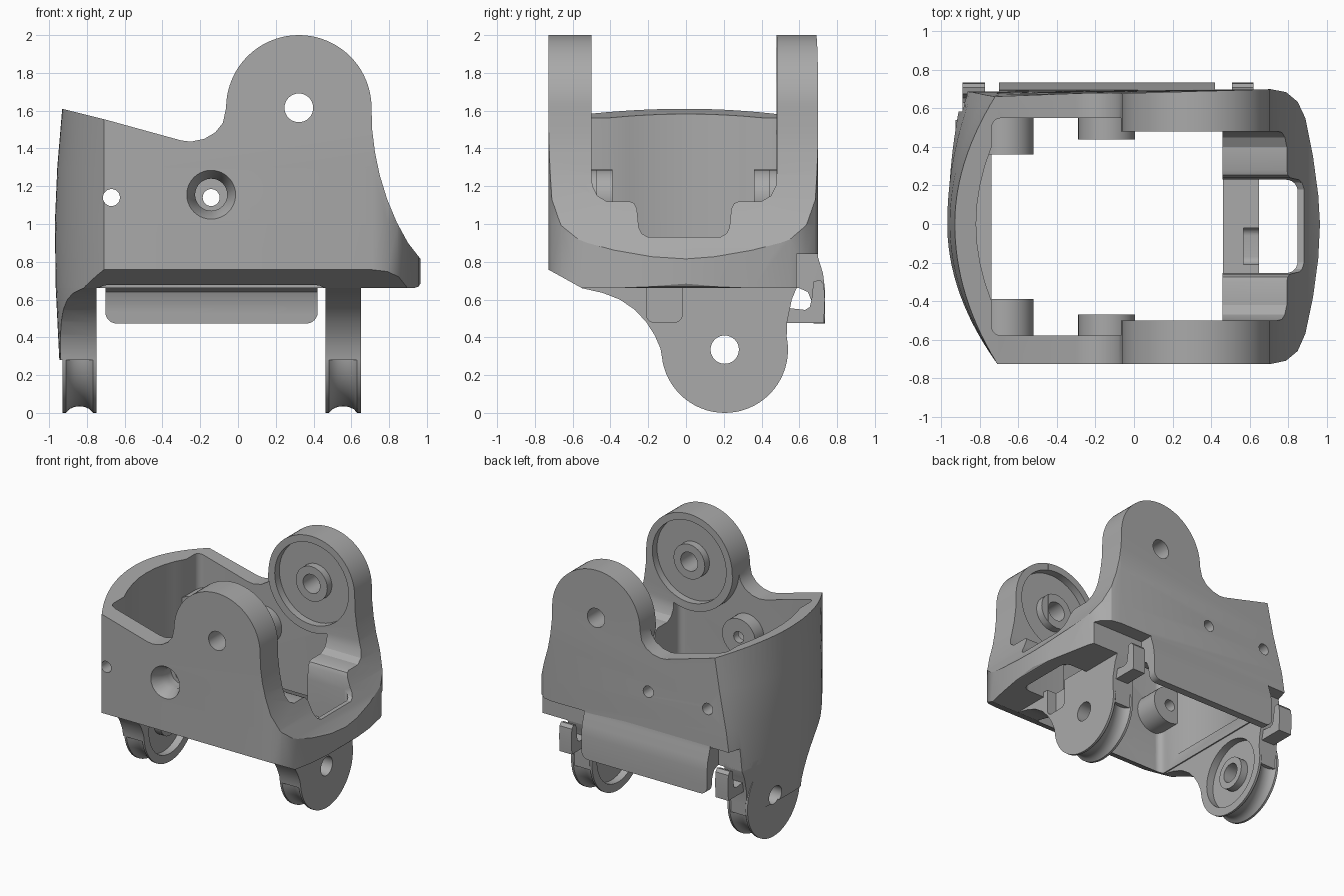
import bpy, bmesh
from math import sin, cos, pi

if "Cube" in bpy.data.objects:
    bpy.data.objects.remove(bpy.data.objects["Cube"])

grey = bpy.data.materials.new("plain grey")
grey.use_nodes = True
grey.diffuse_color = (0.4, 0.4, 0.4, 1)
grey.node_tree.nodes["Principled BSDF"].inputs["Base Color"].default_value = (0.4, 0.4, 0.4, 1)


# ---- helpers ----
def loft(name, rings):
    """Skin equal-length rings of 3D points and cap both ends."""
    bm = bmesh.new()
    rows = [[bm.verts.new(p) for p in ring] for ring in rings]
    n = len(rows[0])
    for a, b in zip(rows, rows[1:]):
        for i in range(n):
            j = (i + 1) % n
            bm.faces.new((a[i], a[j], b[j], b[i]))
    bm.faces.new(rows[0][::-1])
    bm.faces.new(rows[-1])
    bmesh.ops.recalc_face_normals(bm, faces=bm.faces)
    mesh = bpy.data.meshes.new(name)
    bm.to_mesh(mesh)
    bm.free()
    mesh.materials.append(grey)
    ob = bpy.data.objects.new(name, mesh)
    bpy.context.collection.objects.link(ob)
    return ob


def place(p, axis, d):
    u, v = p
    return {"x": (d, u, v), "y": (u, d, v), "z": (u, v, d)}[axis]


def prism(pts, axis, a, b, name="cutter"):
    return loft(name, [[place(p, axis, d) for p in pts] for d in (a, b)])


def arc(cu, cv, r, start=0, end=360, n=48):
    full = abs(end - start) == 360
    steps = n if full else n + 1
    angles = [(start + (end - start) * i / n) * pi / 180 for i in range(steps)]
    return [(cu + r * cos(t), cv + r * sin(t)) for t in angles]


def rounded(u0, u1, v0, v1, r):
    return (arc(u1 - r, v1 - r, r, 0, 90, 6) + arc(u0 + r, v1 - r, r, 90, 180, 6)
            + arc(u0 + r, v0 + r, r, 180, 270, 6) + arc(u1 - r, v0 + r, r, 270, 360, 6))


def combine(target, tool, op="DIFFERENCE"):
    mod = target.modifiers.new("bool", "BOOLEAN")
    mod.operation, mod.solver, mod.object = op, "EXACT", tool
    bpy.context.view_layer.update()
    graph = bpy.context.evaluated_depsgraph_get()
    mesh = bpy.data.meshes.new_from_object(target.evaluated_get(graph))
    target.modifiers.clear()
    target.data = mesh
    bpy.data.objects.remove(tool)


def ring_cutter(cu, cv, r_out, r_in, axis, a, b):
    ring = prism(arc(cu, cv, r_out), axis, a, b)
    combine(ring, prism(arc(cu, cv, r_in, n=32), axis, min(a, b) - 1, max(a, b) + 1))
    return ring


# ---- outer hull: bowed right end, rounded left end ----
FRONT, BACK = -0.727, 0.70
nose = [(0.71, BACK), (0.79, 0.685), (0.85, 0.635), (0.89, 0.55), (0.93, 0.35), (0.957, 0.15),
        (0.966, 0), (0.957, -0.18), (0.93, -0.38), (0.89, -0.57), (0.85, -0.66), (0.79, -0.71), (0.71, FRONT)]


def hull():
    rings = []
    for z, bulge, corner_x, corner_y in [(-0.1, -0.92, -0.88, 0.69), (0.3, -0.947, -0.89, 0.69),
                                         (0.66, -0.965, -0.89, 0.69), (1.0, -0.97, -0.84, 0.685),
                                         (1.3, -0.957, -0.77, 0.67), (1.62, -0.93, -0.71, 0.66),
                                         (2.1, -0.90, -0.71, 0.66)]:
        end = []
        for i in range(29):
            y = FRONT + (corner_y - FRONT) * i / 28
            cx, cy = (-0.71, FRONT) if y < 0 else (corner_x, corner_y)
            end.append((bulge + (cx - bulge) * (y / cy) ** 2, y))
        rings.append([(x, y, z) for x, y in nose + end])
    return loft("frame_body", rings)


# ---- frame body with two ears ----
EAR = (0.322, 1.615)
body = hull()
profile = ([(-1.1, 0.66), (-1.1, 1.652), (-0.71, 1.555), (-0.3, 1.442), (-0.25, 1.436), (-0.18, 1.45),
            (-0.12, 1.485), (-0.08, 1.535)] + arc(*EAR, 0.385, 180, 0, 40)
           + [(0.71, 1.5), (0.725, 1.38), (0.75, 1.26), (0.79, 1.13), (0.84, 1.01), (0.9, 0.90),
              (0.97, 0.81), (0.97, 0.69), (0.955, 0.668), (0.93, 0.66)])
combine(body, prism(profile, "y", -1, 1), "INTERSECT")

# central well, leaving thick round ear pads
well = prism(rounded(-0.74, 0.46, -0.58, 0.55, 0.05), "z", 0.3, 2.3)
combine(well, prism(arc(*EAR, 0.392), "y", -0.8, -0.50))
combine(well, prism(arc(*EAR, 0.392), "y", 0.48, 0.8))
combine(body, well)

# curved relief inside the bowed end
relief = [(-0.82 + 0.08 * (y / 10 / 0.4) ** 2, y / 10) for y in range(-4, 5)]
combine(body, prism(relief + [(-0.6, 0.4), (-0.6, -0.4)], "z", 0.75, 2.2))

# stepped saddle over the low end
half = [(0.19, 0.93), (0.225, 0.95), (0.24, 0.98), (0.25, 1.08), (0.265, 1.11), (0.29, 1.12),
        (0.41, 1.12), (0.46, 1.15), (0.485, 1.2), (0.491, 1.27), (0.491, 2.2)]
saddle = [(y - 0.01, z) for y, z in half] + [(-y - 0.01, z) for y, z in half[::-1]]
combine(body, prism(saddle, "x", 0.4, 1.1))
combine(body, prism(rounded(0.36, 0.85, -0.255, 0.23, 0.06), "z", 0.5, 1.5))

# front lower chamfer and rear clip notches
combine(body, prism([(-0.9, 0.854), (-0.5, 0.632), (-0.9, 0.5)], "x", -1.2, 1.2))
for x0, x1 in ((-1.1, -0.70), (0.42, 1.1)):
    combine(body, prism([(x0, 0.585), (x1, 0.585), (x1, 0.9), (x0, 0.9)], "z", 0.5, 0.84))

# ear recesses, pivot holes, screw holes
for face, depth in ((-0.50, -0.06), (0.48, 0.06)):
    combine(body, ring_cutter(*EAR, 0.33, 0.14, "y", face - depth, face + depth))
combine(body, prism(arc(*EAR, 0.076, n=32), "y", -1, 1))
SCREWS = ((-0.67, 0.39, 0.36), (-0.142, 0.47, 0.44))
for x, _, _ in SCREWS:
    combine(body, prism(arc(x, 1.14, 0.045, n=24), "y", -1, 1))
countersink = [[(x, y, z) for x, z in arc(-0.142, 1.155, r, n=40)]
               for y, r in ((-0.75, 0.141), (-0.64, 0.085), (-0.53, 0.085))]

# ---- screw bosses inside both walls ----
bosses = []
for (x, front_y, back_y), label in zip(SCREWS, ("end", "middle")):
    for side, a, b in (("front", -0.60, -front_y), ("back", back_y, 0.57)):
        boss = prism(arc(x, 1.14, 0.148, n=40), "y", a, b, side + "_" + label + "_boss")
        combine(boss, prism(arc(x, 1.14, 0.045, n=24), "y", -1, 1))
        if label == "end":
            combine(boss, prism([(-1, 0.9), (-0.78, 0.9), (-0.78, 1.4), (-1, 1.4)], "y", -1, 1))
        bosses.append(boss)
combine(body, loft("cutter", countersink))
combine(bosses[2], loft("cutter", countersink))

# ---- lower pivot lugs with grooved rims ----
PIVOT = (0.205, 0.335)
neck = [(-0.55, 0.70), (-0.55, 0.66), (-0.44, 0.635), (-0.35, 0.60), (-0.27, 0.545), (-0.21, 0.48),
        (-0.165, 0.41), (-0.135, 0.34), (-0.125, 0.28), (0.53, 0.28), (0.535, 0.48), (0.56, 0.60),
        (0.585, 0.66), (0.585, 0.70)]
rim = [(0, 0.335), (0.1, 0.335), (0.2, 0.315), (0.35, 0.303), (0.5, 0.30),
       (0.65, 0.303), (0.8, 0.315), (0.9, 0.335), (1, 0.335)]


def lug(name, x0, x1, inner, clip_to_hull):
    ob = prism(neck, "x", -1.1 if clip_to_hull else x0, x1, name)
    if clip_to_hull:
        combine(ob, hull(), "INTERSECT")
    disc = loft("disc", [[(x0 + (x1 - x0) * t, y, z) for y, z in arc(*PIVOT, r, n=64)] for t, r in rim])
    combine(ob, disc, "UNION")
    combine(ob, ring_cutter(*PIVOT, 0.27, 0.125, "x", inner - 0.06, inner + 0.06))
    combine(ob, prism(arc(*PIVOT, 0.075, n=32), "x", -1.2, 1.2))
    return ob


right_lug = lug("right_lug", -0.928, -0.75, -0.75, True)
left_lug = lug("left_lug", 0.463, 0.65, 0.463, False)
combine(left_lug, prism(rounded(-0.21, -0.02, 0.48, 0.9, 0.04), "x", 0.57, 0.8))

# ---- rear hooks rising from the lugs ----
hook = [(0.50, 0.475), (0.73, 0.475), (0.735, 0.60), (0.73, 0.68), (0.71, 0.705), (0.675, 0.695),
        (0.665, 0.60), (0.655, 0.56), (0.63, 0.545), (0.50, 0.56)]
hooks = [prism(hook, "x", a, b, n) for n, a, b in
         (("right_hook", -0.89, -0.775), ("left_hook", 0.51, 0.62))]

# ---- rear skirt below the back wall ----
skirt = prism([(0.56, 0.75), (0.695, 0.85), (0.70, 0.82), (0.725, 0.74), (0.735, 0.66), (0.735, 0.47),
               (0.675, 0.47), (0.67, 0.58), (0.645, 0.64), (0.60, 0.66), (0.56, 0.665)], "x", -0.705, 0.425,
              "rear_skirt")
combine(skirt, prism(rounded(-0.702, 0.422, 0.473, 1.0, 0.06), "y", 0.3, 1), "INTERSECT")

# ---- smooth shading with sharp edges kept ----
bpy.ops.object.select_all(action="DESELECT")
for ob in [body, right_lug, left_lug, skirt] + bosses + hooks:
    ob.select_set(True)
bpy.context.view_layer.objects.active = body
bpy.ops.object.shade_smooth_by_angle(angle=0.5)
